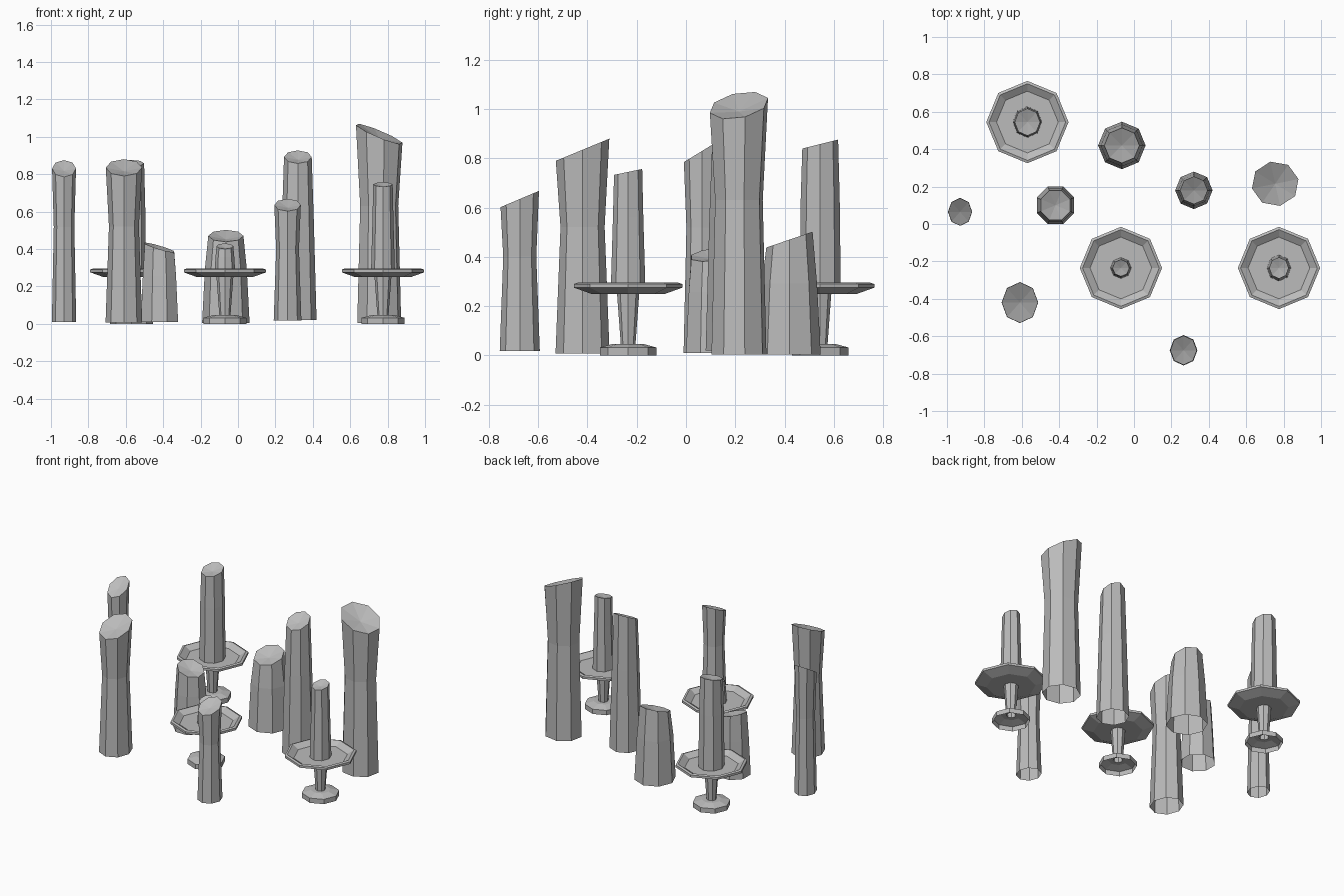
import bpy, bmesh
from math import cos, sin, tau, radians

cube = bpy.data.objects.get("Cube")
if cube:
    bpy.data.objects.remove(cube, do_unlink=True)

SIDES = 8
grey = bpy.data.materials.new("plain grey")
grey.use_nodes = True
grey.diffuse_color = (0.5, 0.5, 0.5, 1)
grey.node_tree.nodes["Principled BSDF"].inputs["Base Color"].default_value = (0.5, 0.5, 0.5, 1)


def finish(bm, name):
    bmesh.ops.recalc_face_normals(bm, faces=bm.faces)
    mesh = bpy.data.meshes.new(name)
    bm.to_mesh(mesh)
    bm.free()
    mesh.materials.append(grey)
    obj = bpy.data.objects.new(name, mesh)
    bpy.context.collection.objects.link(obj)
    return obj


def ring(bm, x, y, z, rx, ry, turn=0, slope=(0, 0)):
    """Octagonal loop of vertices; slope tilts its height along x and y."""
    loop = []
    for i in range(SIDES):
        a = tau * i / SIDES + radians(turn)
        c, s = cos(a), sin(a)
        loop.append(bm.verts.new((x + rx * c, y + ry * s, z + slope[0] * c + slope[1] * s)))
    return loop


def bridge(bm, a, b):
    for i in range(SIDES):
        j = (i + 1) % SIDES
        bm.faces.new((a[i], a[j], b[j], b[i]))


def candle(name, x, y, base, low, waist, high, top, slope, stretch=1.0, turn=0, waist_at=0.62):
    """Open-bottomed shaft with a slanted, hollowed top. low/waist/high are radii."""
    bm = bmesh.new()
    mid = base + (top - base) * waist_at
    loops = [ring(bm, x, y, base, low, low * stretch, turn),
             ring(bm, x, y, mid, waist, waist * stretch, turn),
             ring(bm, x, y, top, high, high * stretch, turn, slope)]
    for a, b in zip(loops, loops[1:]):
        bridge(bm, a, b)
    dip = bm.verts.new((x, y, top - 0.2 * high))
    for i in range(SIDES):
        bm.faces.new((loops[-1][i], loops[-1][(i + 1) % SIDES], dip))
    return finish(bm, name)


# Holder outline from the foot up the stem, round the dish rim to its floor
HOLDER = [(0.115, 0.0), (0.115, 0.032), (0.06, 0.047), (0.03, 0.047), (0.045, 0.25),
          (0.15, 0.25), (0.22, 0.275), (0.22, 0.29), (0.205, 0.295), (0.165, 0.268)]


def holder(name, x, y):
    bm = bmesh.new()
    loops = [ring(bm, x, y, z, r, r) for r, z in HOLDER]
    for a, b in zip(loops, loops[1:]):
        bridge(bm, a, b)
    bm.faces.new(loops[-1])
    return finish(bm, name)


# Candles standing on the ground
candle("far_right_candle", -0.93, 0.065, 0.01, 0.065, 0.055, 0.064, 0.83, (0, 0.045), 1.15)
candle("short_wedge_candle", -0.42, 0.1, 0.01, 0.108, 0.096, 0.085, 0.408, (-0.025, 0.01), turn=22.5)
candle("front_right_candle", -0.61, -0.42, 0.008, 0.098, 0.08, 0.097, 0.835, (0, 0.045), 1.12)
candle("stubby_candle", -0.065, 0.42, 0.003, 0.127, 0.112, 0.094, 0.47, (0, 0.032))
candle("front_candle", 0.265, -0.675, 0.018, 0.074, 0.061, 0.071, 0.635, (0, 0.033), 1.1)
candle("middle_candle", 0.32, 0.18, 0.02, 0.1, 0.085, 0.074, 0.892, (0, 0.035))
candle("tall_candle", 0.755, 0.215, 0.003, 0.12, 0.104, 0.127, 1.015, (-0.052, 0.02), 0.95, turn=12)

# Candles on dished holders
for place, x, y, radii, top, slope, stretch in (
        ("back", -0.57, 0.545, (0.078, 0.074, 0.068), 0.858, 0.018, 1.07),
        ("middle", -0.07, -0.235, (0.056, 0.05, 0.045), 0.415, 0.015, 1.0),
        ("left", 0.775, -0.235, (0.064, 0.056, 0.052), 0.745, 0.012, 1.1)):
    holder(place + "_holder", x, y)
    candle(place + "_holder_candle", x, y, 0.266, *radii, top, (0, slope), stretch)
